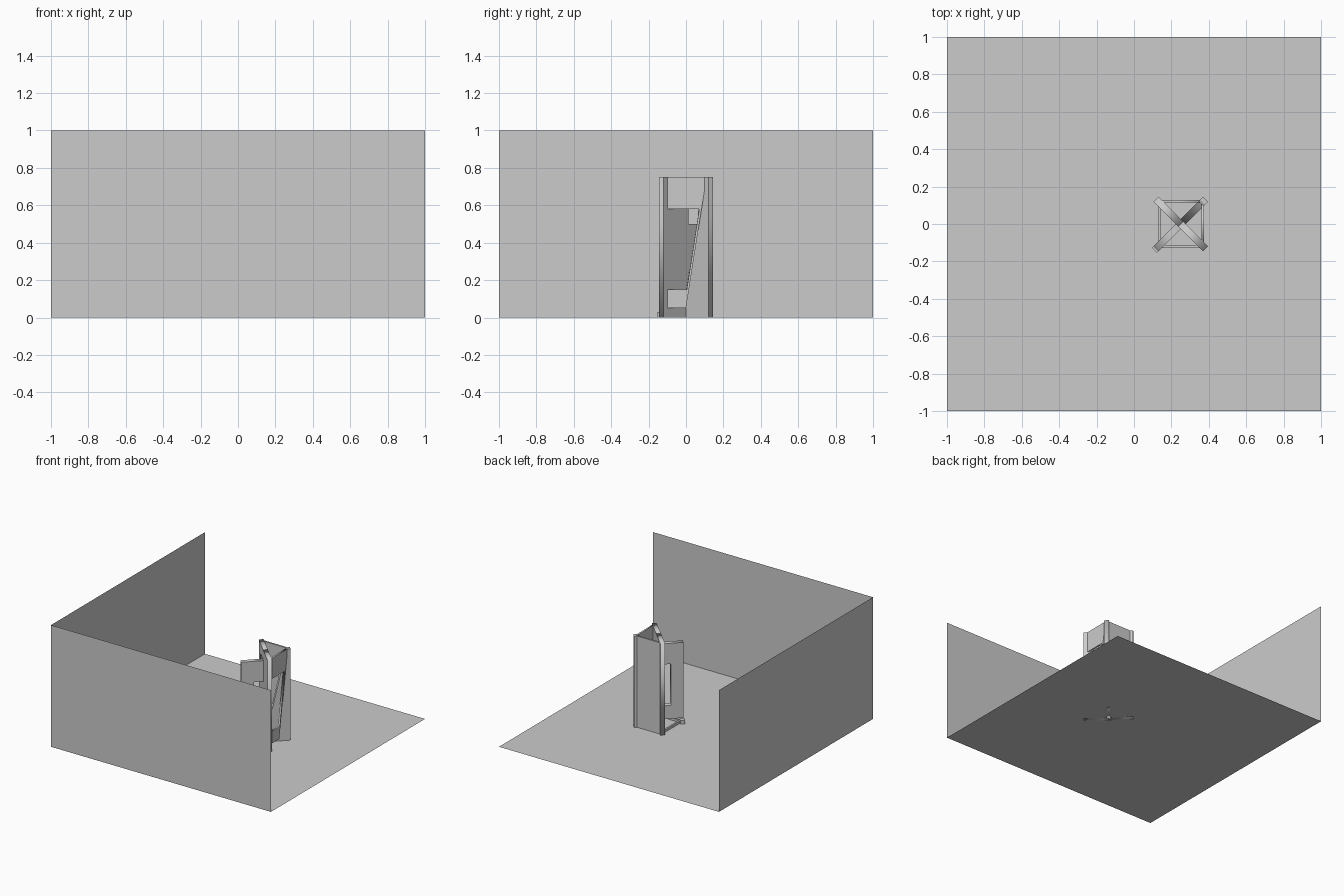
import bpy, math
from mathutils import Matrix, Vector

if "Cube" in bpy.data.objects:
    bpy.data.objects.remove(bpy.data.objects["Cube"])

CX, CY = 0.25, 0.0      # centre of the stand
R = 0.187               # wing length from the centre
H = 0.75                # stand height


def board(name, loops, origin, direction, thickness):
    """Upright board: loops are (distance along direction, height); later loops are holes."""
    cu = bpy.data.curves.new(name, 'CURVE')
    cu.dimensions = '2D'
    cu.fill_mode = 'BOTH'
    cu.extrude = thickness / 2
    for pts in loops:
        sp = cu.splines.new('POLY')
        sp.points.add(len(pts) - 1)
        for p, (s, z) in zip(sp.points, pts):
            p.co = (s, z, 0, 1)
        sp.use_cyclic_u = True
    ob = bpy.data.objects.new(name, cu)
    bpy.context.collection.objects.link(ob)
    d = Vector(direction).normalized()
    up = Vector((0, 0, 1))
    m = Matrix((d, up, d.cross(up))).transposed().to_4x4()
    m.translation = origin
    ob.matrix_world = m
    bpy.ops.object.select_all(action='DESELECT')
    ob.select_set(True)
    bpy.context.view_layer.objects.active = ob
    bpy.ops.object.convert(target='MESH')
    return bpy.context.object


def box(name, lo, hi):
    bpy.ops.mesh.primitive_cube_add(size=1, location=[(a + b) / 2 for a, b in zip(lo, hi)])
    ob = bpy.context.object
    ob.name = name
    ob.scale = [b - a for a, b in zip(lo, hi)]
    return ob


def sheet(name, loc, rot, size):
    bpy.ops.mesh.primitive_plane_add(size=1, location=loc, rotation=rot)
    ob = bpy.context.object
    ob.name = name
    ob.scale = (size[0], size[1], 1)


# room: floor and two walls
sheet("floor", (0, 0, 0), (0, 0, 0), (2, 2))
sheet("front_wall", (0, -1, 0.5), (math.pi / 2, 0, 0), (2, 1))
sheet("left_wall", (-1, 0, 0.5), (0, math.pi / 2, 0), (1, 2))

# four diagonal wings
c = (CX, CY, 0)
T = 0.036
board("wing_front_right", [[(0, 0), (R, 0), (R, H), (0, H)]], c, (1, -1, 0), T)
board("wing_back_left", [[(0, 0), (R, 0), (R, H), (0, H), (0, 0.67),
                          (0.11, 0.67), (0.11, 0.5), (0, 0.5)]], c, (-1, 1, 0), T)
board("wing_back_right", [[(0, 0), (R, 0), (R, H), (0.155, H), (0, 0.05)]], c, (1, 1, 0), T)
board("wing_front_left", [[(0, 0.05), (R, 0.05), (R, 0.67), (0, 0.67), (0, 0.5),
                           (0.09, 0.5), (0.09, 0.16), (0, 0.16)]], c, (-1, -1, 0), T)

# closed back panel and sloped right panel with a window
board("back_panel", [[(-0.12, 0), (0.12, 0), (0.12, H), (-0.12, H)]],
      (CX, 0.122, 0), (1, 0, 0), 0.014)
board("right_panel", [[(-0.115, 0.05), (0, 0.05), (0.11, H), (-0.115, H)],
                      [(-0.10, 0.15), (0.004, 0.15), (0.071, 0.58), (-0.10, 0.58)]],
      (CX + 0.118, 0, 0), (0, 1, 0), 0.014)

# bottom rails and corner foot
box("left_rail", (0.128, -0.125, 0.005), (0.142, 0.125, 0.025))
box("front_rail", (0.125, -0.127, 0.005), (0.375, -0.113, 0.025))
foot = box("corner_foot", (0.105, -0.145, 0), (0.141, -0.109, 0.03))
foot.rotation_euler.z = math.pi / 4
